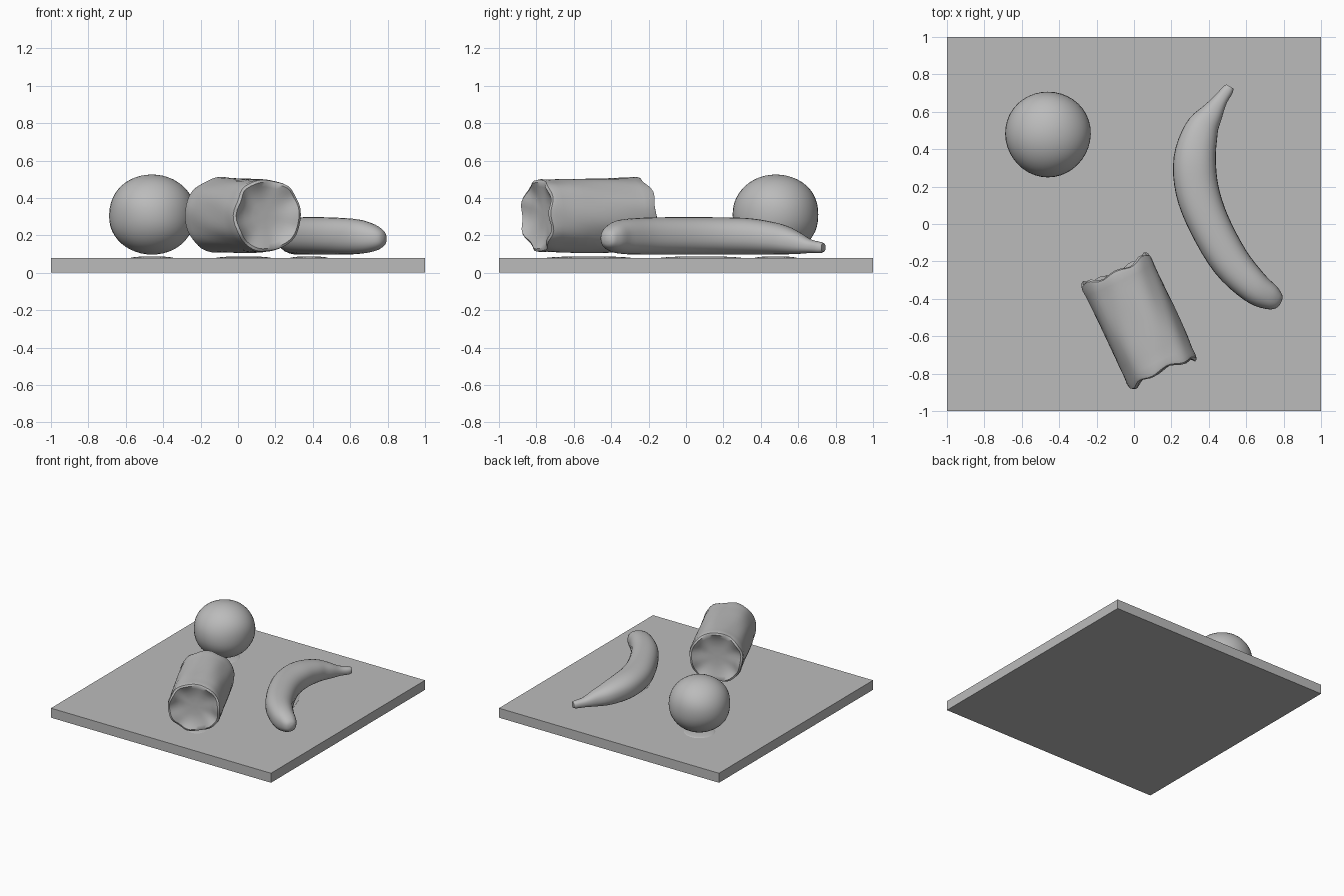
import bpy, bmesh, math
from mathutils import Vector

if "Cube" in bpy.data.objects:
    bpy.data.objects.remove(bpy.data.objects["Cube"])

grey = bpy.data.materials.new("plain grey")
grey.diffuse_color = (0.5, 0.5, 0.5, 1)
grey.use_nodes = True
grey.node_tree.nodes["Principled BSDF"].inputs["Base Color"].default_value = grey.diffuse_color


def finish(name, bm, angle=40):
    bmesh.ops.recalc_face_normals(bm, faces=bm.faces)
    me = bpy.data.meshes.new(name)
    bm.to_mesh(me)
    bm.free()
    ob = bpy.data.objects.new(name, me)
    bpy.context.collection.objects.link(ob)
    me.materials.append(grey)
    bpy.ops.object.select_all(action='DESELECT')
    ob.select_set(True)
    bpy.context.view_layer.objects.active = ob
    bpy.ops.object.shade_smooth_by_angle(angle=math.radians(angle))
    return ob


def loft(name, rings, angle=40):
    """Skin a list of closed point rings and cap both ends."""
    bm = bmesh.new()
    loops = [[bm.verts.new(p) for p in ring] for ring in rings]
    for a, b in zip(loops, loops[1:]):
        for i in range(len(a)):
            j = (i + 1) % len(a)
            bm.faces.new((a[i], a[j], b[j], b[i]))
    bm.faces.new(loops[0])
    bm.faces.new(loops[-1])
    return finish(name, bm, angle)


def power(v, e):
    return math.copysign(abs(v) ** e, v)


def spline(stations, steps):
    """Catmull-Rom interpolation through rows of numbers."""
    pts = [Vector(s) for s in stations]
    out = []
    for i in range(len(pts) - 1):
        p0, p1 = pts[max(i - 1, 0)], pts[i]
        p2, p3 = pts[i + 1], pts[min(i + 2, len(pts) - 1)]
        for k in range(steps):
            t = k / steps
            out.append(0.5 * (2 * p1 + (p2 - p0) * t
                              + (2 * p0 - 5 * p1 + 4 * p2 - p3) * t * t
                              + (3 * p1 - p0 - 3 * p2 + p3) * t ** 3))
    return out + [pts[-1]]


# Board
bm = bmesh.new()
bmesh.ops.create_cube(bm, size=1)
for v in bm.verts:
    v.co = (v.co.x * 2, v.co.y * 2, (v.co.z + 0.5) * 0.078)
finish("board", bm)

# Ball, slightly flattened at top and bottom
bm = bmesh.new()
bmesh.ops.create_uvsphere(bm, u_segments=40, v_segments=24, radius=1)
for v in bm.verts:
    x, y, z = v.co
    wob = 1 + 0.008 * math.sin(3 * math.atan2(y, x) + 4 * z)
    v.co = (-0.46 + 0.229 * x * wob, 0.48 + 0.229 * y * wob,
            0.311 + 0.214 * power(z, 0.92))
finish("ball", bm, 60)

# Banana: x, y, half width, bottom, top
stations = [
    (0.513, 0.735, 0.022, 0.112, 0.158), (0.500, 0.715, 0.031, 0.105, 0.165),
    (0.460, 0.660, 0.039, 0.105, 0.180), (0.415, 0.590, 0.062, 0.100, 0.222),
    (0.360, 0.500, 0.092, 0.098, 0.262), (0.325, 0.350, 0.113, 0.097, 0.290),
    (0.338, 0.180, 0.116, 0.097, 0.296), (0.402, 0.000, 0.110, 0.097, 0.297),
    (0.515, -0.200, 0.103, 0.097, 0.295), (0.640, -0.335, 0.088, 0.100, 0.285),
    (0.725, -0.390, 0.070, 0.115, 0.258), (0.772, -0.415, 0.043, 0.140, 0.225),
    (0.785, -0.422, 0.012, 0.170, 0.195)]
path = spline(stations, 4)
rings = []
for i, (x, y, w, lo, hi) in enumerate(path):
    a, b = path[max(i - 1, 0)], path[min(i + 1, len(path) - 1)]
    side = Vector((b[1] - a[1], a[0] - b[0])).normalized()
    ring = []
    for k in range(28):
        t = math.tau * k / 28
        u = w * power(math.cos(t), 0.9)
        ring.append((x + side.x * u, y + side.y * u,
                     (lo + hi) / 2 + (hi - lo) / 2 * power(math.sin(t), 0.85)))
    rings.append(ring)
loft("banana", rings, 60)

# Crumpled roll with dished, ragged ends: distance along axis, radius
back, front = Vector((-0.10, -0.25)), Vector((0.155, -0.79))
axis = (front - back).normalized()
side = Vector((-axis.y, axis.x))
length = (front - back).length
end = [(0.035, 0.02), (0.035, 0.07), (0.028, 0.12), (0.012, 0.16),
       (-0.004, 0.185), (0.003, 0.199), (0.025, 0.203), (0.06, 0.201)]
profile = end + [(length * f, 0.201) for f in (0.2, 0.35, 0.5, 0.65, 0.8)]
profile += [(length - s, r * 0.985) for s, r in reversed(end)]
rings = []
for s, r in profile:
    ring = []
    for k in range(48):
        t = math.tau * k / 48
        rim = max(0, (r - 0.1) / 0.1)
        wob = 1 + 0.014 * math.sin(5 * t + 7 * s) + 0.008 * math.sin(9 * t - 12 * s)
        edge = math.exp(-min(s, length - s) * 30) * rim
        out = 1 if s > length / 2 else -1
        along = s + edge * (0.010 * math.sin(7 * t + 2 * s)
                            + out * 0.012 * math.cos(2 * t))
        u = r * wob * power(math.cos(t), 0.92)
        h = r * wob * power(math.sin(t), 0.92) * (1.0 - 0.03 * s / length)
        p = back + axis * along + side * u
        ring.append((p.x, p.y, max(0.098, 0.306 + h)))
    rings.append(ring)
loft("crumpled_roll", rings, 45)

# Low contact mounds on the board under each item
for name, x, y, sx, sy, turn in (
        ("ball_mound", -0.46, 0.48, 0.12, 0.12, 0),
        ("roll_mound", 0.03, -0.52, 0.26, 0.12, math.atan2(axis.y, axis.x)),
        ("banana_mound", 0.38, 0.08, 0.24, 0.08, math.radians(-72))):
    bm = bmesh.new()
    bmesh.ops.create_uvsphere(bm, u_segments=24, v_segments=12, radius=1)
    for v in bm.verts:
        a, b, c = v.co.x * sx, v.co.y * sy, v.co.z * 0.012
        v.co = (x + a * math.cos(turn) - b * math.sin(turn),
                y + a * math.sin(turn) + b * math.cos(turn), 0.076 + c)
    finish(name, bm, 60)
